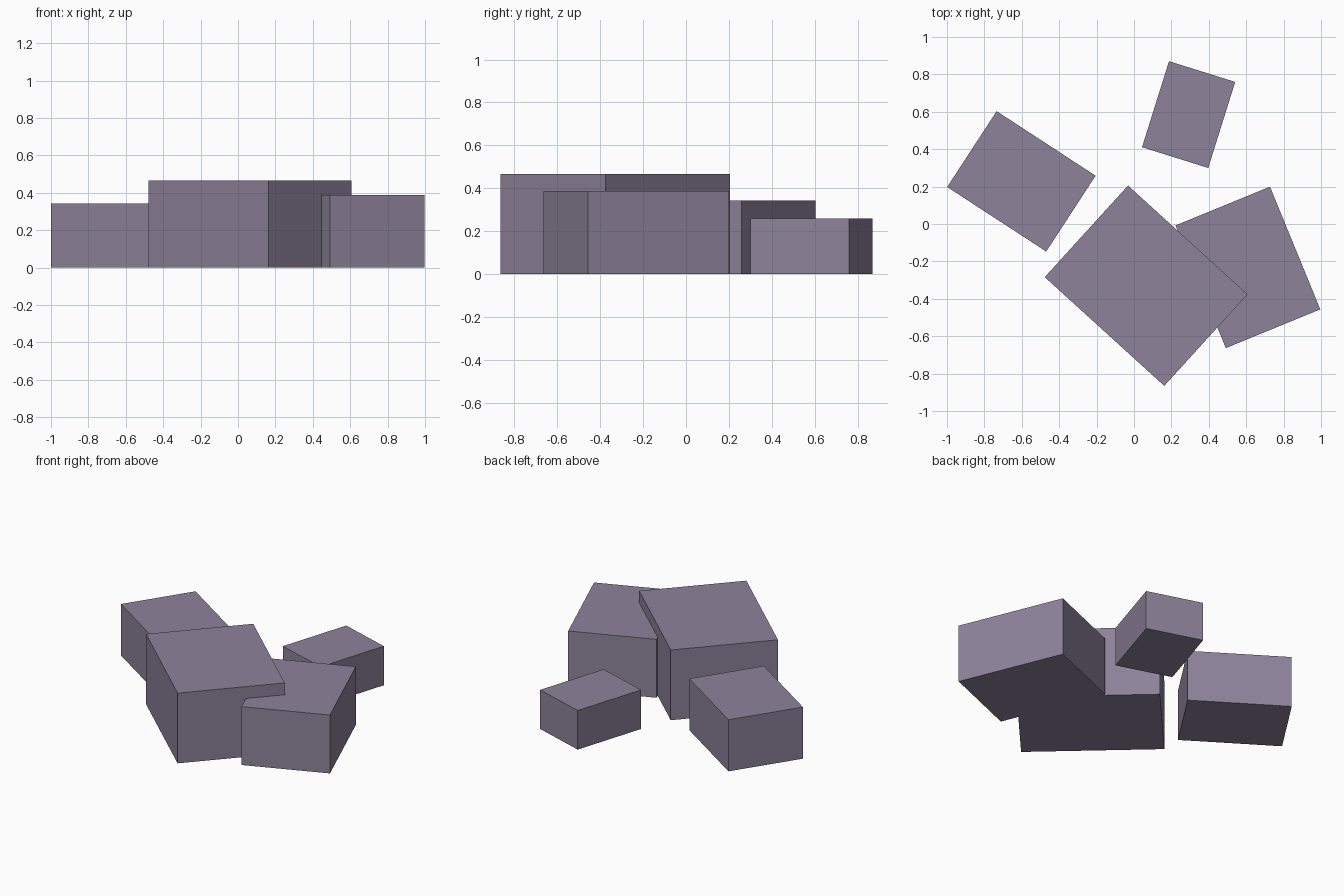
import bpy
from math import radians

cube = bpy.data.objects.get("Cube")
if cube:
    bpy.data.objects.remove(cube, do_unlink=True)

# One muted purple-grey stone colour
stone = bpy.data.materials.new("purple_grey_stone")
stone.use_nodes = True
colour = (0.27, 0.225, 0.325, 1)
stone.diffuse_color = colour
stone.node_tree.nodes["Principled BSDF"].inputs["Base Color"].default_value = colour


def block(name, centre, size, turn):
    """Flat-sided block standing on the ground, turned about z (degrees)."""
    x, y = centre
    bpy.ops.mesh.primitive_cube_add(size=1, location=(x, y, size[2] / 2),
                                    rotation=(0, 0, radians(turn)))
    ob = bpy.context.object
    ob.name = name
    ob.scale = size
    bpy.ops.object.transform_apply(location=False, rotation=False, scale=True)
    ob.data.materials.append(stone)


# Scattered blocks, largest to smallest
block("large_block", (0.065, -0.33), (0.864, 0.662, 0.467), -42.3)
block("medium_block", (0.609, -0.232), (0.546, 0.709, 0.388), 22.3)
block("left_out_block", (-0.602, 0.228), (0.632, 0.484, 0.343), -33.1)
block("small_block", (0.292, 0.585), (0.371, 0.482, 0.26), -17.4)
